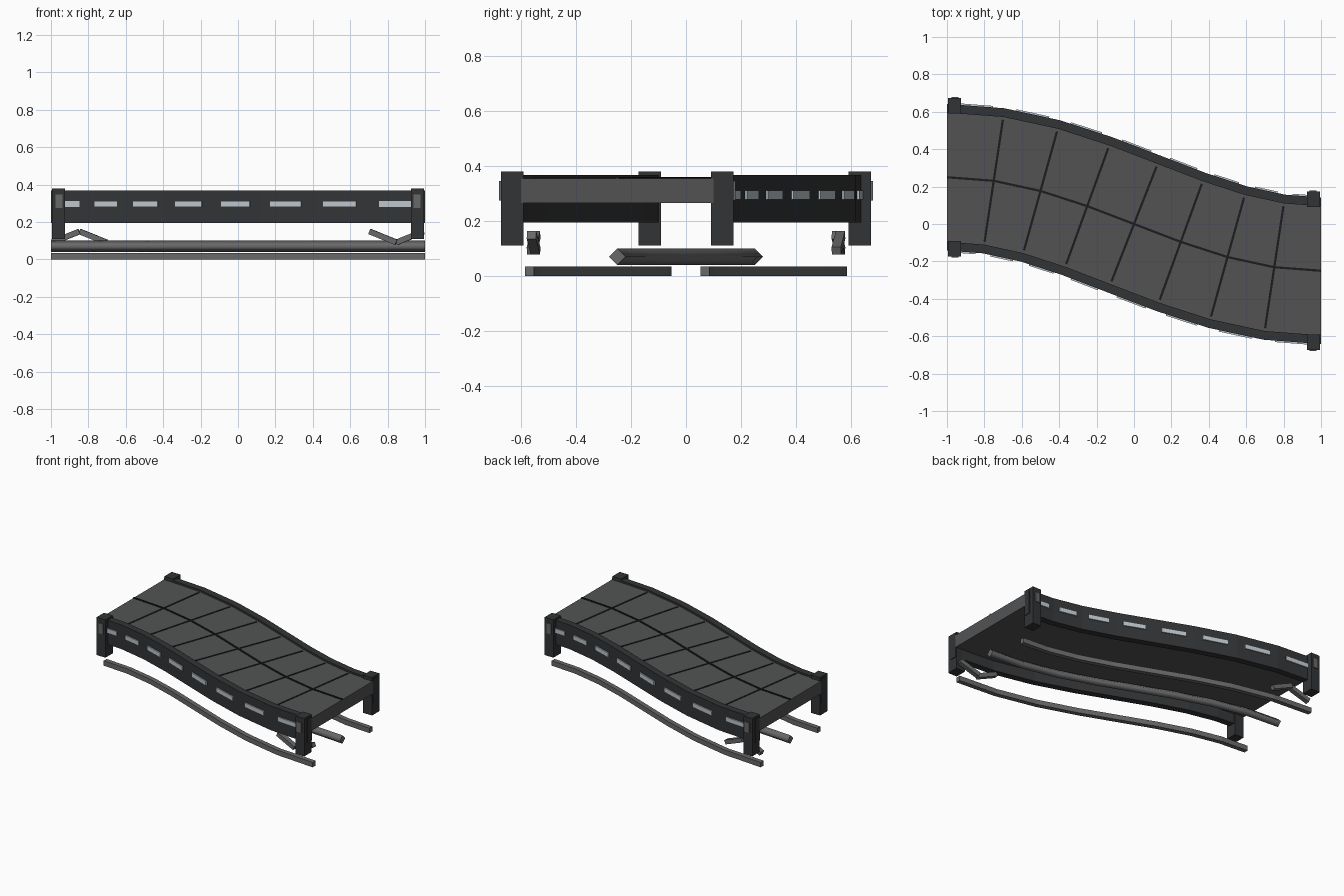
import bpy, bmesh, math
from mathutils import Matrix, Vector

if "Cube" in bpy.data.objects:
    bpy.data.objects.remove(bpy.data.objects["Cube"])


def mat(name, c):
    m = bpy.data.materials.new(name)
    m.diffuse_color = (*c, 1)
    m.use_nodes = True
    m.node_tree.nodes["Principled BSDF"].inputs["Base Color"].default_value = m.diffuse_color
    return m


DECK = mat("deck_grey", (0.085, 0.086, 0.088))
DARK = mat("dark_grey", (0.032, 0.034, 0.036))
SEAM = mat("seam_black", (0.012, 0.012, 0.013))
STEEL = mat("steel_grey", (0.14, 0.14, 0.14))
LIGHT = mat("light_panel", (0.5, 0.56, 0.6))


def finish(bm, name, m, smooth=False):
    bmesh.ops.recalc_face_normals(bm, faces=bm.faces)
    me = bpy.data.meshes.new(name)
    bm.to_mesh(me)
    bm.free()
    me.materials.append(m)
    if smooth:
        for p in me.polygons:
            p.use_smooth = len(p.vertices) == 4 and abs(p.normal.x) < 0.9
    ob = bpy.data.objects.new(name, me)
    bpy.context.collection.objects.link(ob)
    return ob


# S-shaped centre line: position at x, pushed sideways along its normal
def slope(x):
    return -0.125 * math.pi * math.cos(math.pi * x / 2)


def path(x, off=0.0, z=0.0):
    a = math.atan(slope(x))
    return Vector((x - off * math.sin(a),
                   -0.25 * math.sin(math.pi * x / 2) + off * math.cos(a), z))


XS = [-1 + 0.25 * i for i in range(9)]


def sweep(name, profile, m, smooth=False):
    bm = bmesh.new()
    rings = [[bm.verts.new(path(x, o, z)) for o, z in profile] for x in XS]
    n = len(profile)
    for a, b in zip(rings, rings[1:]):
        for i in range(n):
            j = (i + 1) % n
            bm.faces.new((a[i], a[j], b[j], b[i]))
    bm.faces.new(rings[0])
    bm.faces.new(rings[-1])
    return finish(bm, name, m, smooth)


def rect(o0, o1, z0, z1):
    return [(o0, z0), (o1, z0), (o1, z1), (o0, z1)]


def box(name, loc, size, m, yaw=0.0, pitch=0.0):
    bm = bmesh.new()
    mx = (Matrix.Translation(loc) @ Matrix.Rotation(yaw, 4, 'Z')
          @ Matrix.Rotation(pitch, 4, 'Y') @ Matrix.Diagonal((*size, 1)))
    bmesh.ops.create_cube(bm, size=1, matrix=mx)
    return finish(bm, name, m)


# Deck with its centre seam and cross seams
sweep("deck", rect(-0.35, 0.35, 0.265, 0.355), DECK)
sweep("centre_seam", rect(-0.006, 0.006, 0.35, 0.36), SEAM)
for x in XS[1:-1]:
    box("cross_seam", path(x, 0, 0.354), (0.012, 0.66, 0.008), SEAM,
        math.atan(slope(x)))

# Central pipe
sweep("centre_pipe", [(-0.03, 0.07), (0, 0.04), (0.03, 0.07), (0, 0.1)],
      STEEL, True)

for s in (-1, 1):
    # Side walls and the lower guide beams
    sweep("side_wall", rect(s * 0.345, s * 0.392, 0.195, 0.368), DARK)
    sweep("guide_beam", rect(s * 0.303, s * 0.336, 0, 0.035), STEEL)
    # One light panel per wall segment
    for a, b in zip(XS, XS[1:]):
        p, q = path(a, s * 0.394, 0.295), path(b, s * 0.394, 0.295)
        d = q - p
        box("light_panel", (p + q) / 2, (d.length * 0.6, 0.012, 0.032), LIGHT,
            math.atan2(d.y, d.x))
    # Corner posts with outer plates
    for e in (-1, 1):
        y = -e * 0.25 + s * 0.382
        box("corner_post", (e * 0.96, y, 0.245), (0.07, 0.082, 0.27), DARK)
        box("post_plate", (e * 0.957, y + s * 0.041, 0.31),
            (0.036, 0.014, 0.072), STEEL)
    # Tilted braces under the two outermost corners
    for x, pitch in ((0.92, -22), (0.775, 22)):
        box("brace", (-s * x, s * 0.555, 0.12), (0.155, 0.034, 0.03), STEEL,
            math.radians(-6), math.radians(pitch))
